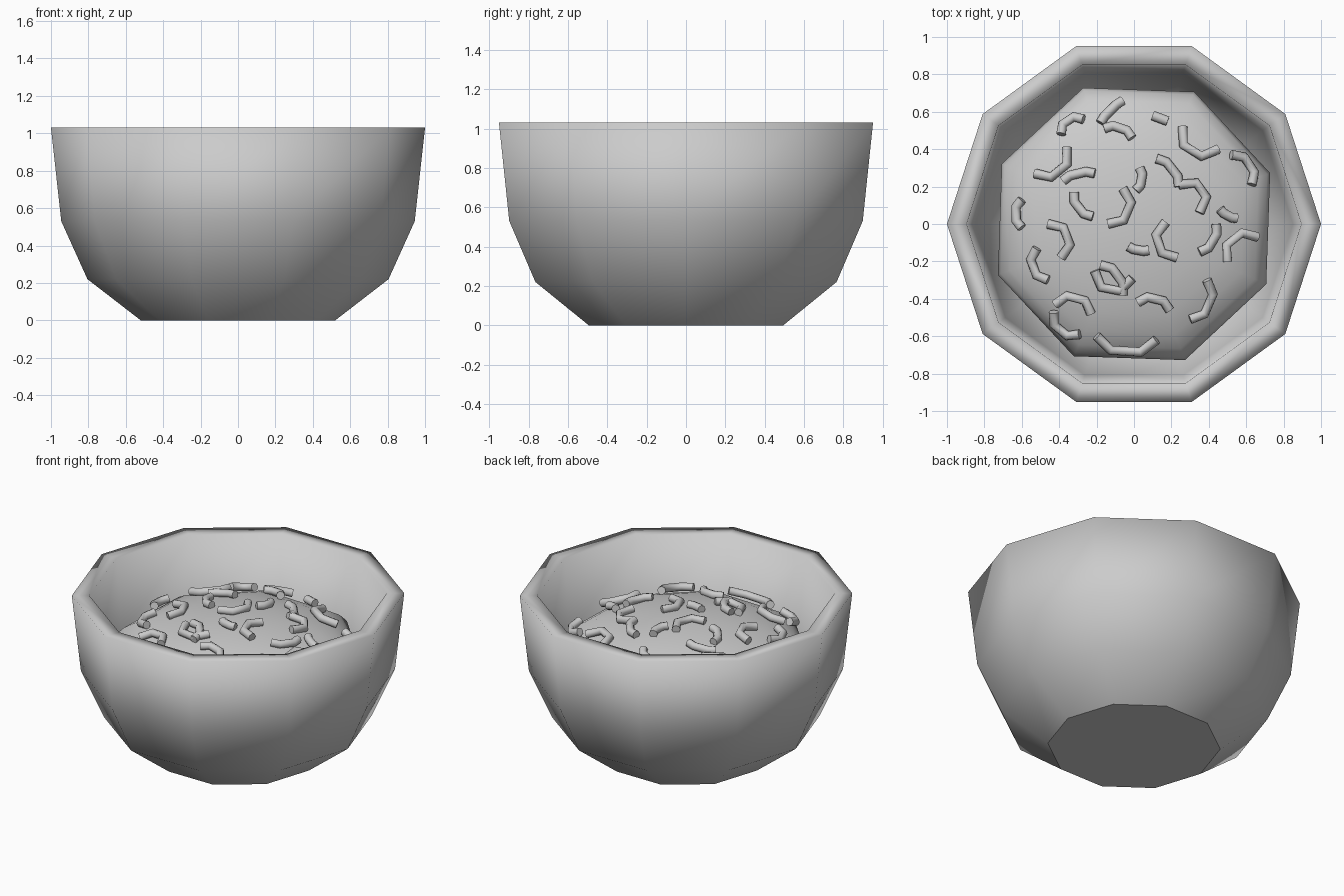
import bpy
import bmesh
import math
from mathutils import Vector

scene_cube = bpy.data.objects.get("Cube")
if scene_cube:
    bpy.data.objects.remove(scene_cube, do_unlink=True)

# Single clay-like grey for every part
grey = bpy.data.materials.new("plain_grey")
grey.use_nodes = True
colour = (0.6, 0.6, 0.6, 1)
grey.diffuse_color = colour
grey.node_tree.nodes["Principled BSDF"].inputs["Base Color"].default_value = colour


def lathe(name, profile, sides, phase):
    """Revolve a (radius, height) profile into a capped low-poly solid."""
    bm = bmesh.new()
    rings = []
    for radius, height in profile:
        ring = []
        for i in range(sides):
            angle = phase + math.tau * i / sides
            ring.append(bm.verts.new((radius * math.cos(angle),
                                      radius * math.sin(angle), height)))
        rings.append(ring)
    for lower, upper in zip(rings, rings[1:]):
        for i in range(sides):
            j = (i + 1) % sides
            bm.faces.new((lower[i], lower[j], upper[j], upper[i]))
    first_cap = bm.faces.new(list(reversed(rings[0])))
    bm.faces.new(rings[-1])
    for face in bm.faces:
        face.smooth = face is not first_cap
    bmesh.ops.recalc_face_normals(bm, faces=bm.faces[:])
    mesh = bpy.data.meshes.new(name)
    bm.to_mesh(mesh)
    bm.free()
    mesh.materials.append(grey)
    obj = bpy.data.objects.new(name, mesh)
    bpy.context.collection.objects.link(obj)
    return obj


# Ten-sided bowl: outer wall, flat rim, then inner wall and floor
lathe("bowl", [(0.52, 0), (0.805, 0.22), (0.945, 0.53), (1, 1.03),
               (0.895, 1.03), (0.85, 0.53), (0.72, 0.28), (0.45, 0.1)], 10, 0)

# Eight-sided mound of food, a squashed sphere
MOUND_RADIUS, MOUND_MIDDLE, MOUND_RISE = 0.777, 0.62, 0.26


def mound_height(radius):
    share = min(radius / MOUND_RADIUS, 1)
    return MOUND_MIDDLE + MOUND_RISE * math.sqrt(1 - share * share)


mound_profile = []
for step in range(-3, 8):
    tilt = math.radians(step * 12)
    mound_profile.append((MOUND_RADIUS * math.cos(tilt),
                          MOUND_MIDDLE + MOUND_RISE * math.sin(tilt)))
lathe("food_mound", mound_profile, 8, math.radians(20.5))

# Curled pieces: start x, y, end x, y and sideways bulge, in hundredths
PIECES = [
    (-39, 48, -27, 56, 4), (-18, 54, -6, 66, 1), (-16, 51, -1, 46, 3),
    (10, 58, 18, 55, 0), (26, 52, 45, 40, -8), (52, 37, 63, 21, 5),
    (-53, 27, -36, 41, -7), (-38, 23, -21, 27, 2), (-32, 17, -22, 4, -3),
    (3, 30, 1, 18, 2), (-6, 19, -14, 0, 7), (12, 35, 24, 20, 3),
    (24, 21, 35, 6, 8), (-60, 13, -60, -2, -3), (-46, 0, -39, -18, 7),
    (46, 8, 55, 3, -1), (-3, -12, 8, -14, -1), (17, 1, 23, -18, -7),
    (44, 0, 35, -15, 3), (66, -7, 50, -20, -7), (-52, -13, -46, -30, -5),
    (-18, -22, -6, -38, 4), (-21, -25, -1, -29, -8), (-42, -43, -23, -48, 6),
    (2, -42, 19, -46, 4), (39, -30, 30, -51, 6), (-43, -47, -29, -59, -5),
    (-20, -60, 12, -62, -7),
]

curve = bpy.data.curves.new("curled_pieces", "CURVE")
curve.dimensions = "3D"
curve.bevel_depth = 0.026
curve.bevel_resolution = 2
curve.use_fill_caps = True
for start_x, start_y, end_x, end_y, bulge in PIECES:
    start = Vector((start_x, start_y)) / 100
    end = Vector((end_x, end_y)) / 100
    along = end - start
    side = Vector((-along.y, along.x)).normalized() * bulge / 100
    path = [start, start + along * 0.25 + side, start + along * 0.75 + side, end]
    spline = curve.splines.new("POLY")
    spline.points.add(len(path) - 1)
    for point, spot in zip(spline.points, path):
        point.co = (spot.x, spot.y, mound_height(spot.length) + 0.015, 1)
curve.materials.append(grey)
pieces = bpy.data.objects.new("curled_pieces", curve)
bpy.context.collection.objects.link(pieces)

# Turn the curves into a mesh and smooth the tubes, keeping the cut ends crisp
bpy.ops.object.select_all(action="DESELECT")
pieces.select_set(True)
bpy.context.view_layer.objects.active = pieces
bpy.ops.object.convert(target="MESH")
bpy.ops.object.shade_smooth_by_angle(angle=math.radians(60))
